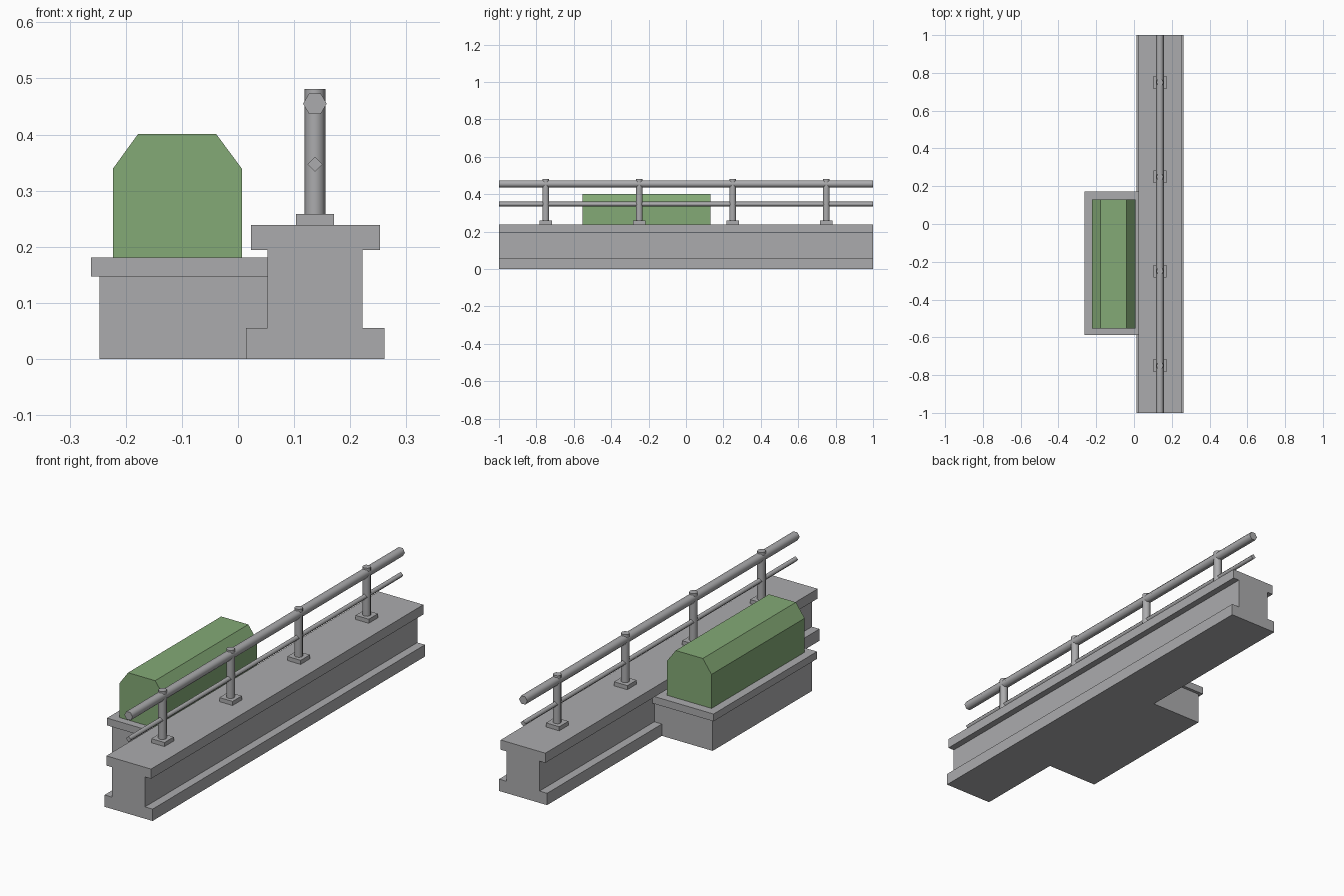
import bpy
import math

cube = bpy.data.objects.get("Cube")
if cube:
    bpy.data.objects.remove(cube, do_unlink=True)


def make_material(name, rgb):
    mat = bpy.data.materials.new(name)
    mat.use_nodes = True
    color = (*rgb, 1)
    mat.diffuse_color = color
    bsdf = mat.node_tree.nodes["Principled BSDF"]
    bsdf.inputs["Base Color"].default_value = color
    bsdf.inputs["Roughness"].default_value = 0.8
    return mat


concrete = make_material("concrete grey", (0.41, 0.41, 0.42))
leaves = make_material("hedge green", (0.23, 0.40, 0.18))


def extrude(name, profile, y0, y1, mat):
    """Prism with an x-z profile (counter-clockwise seen from the front)."""
    n = len(profile)
    verts = [(x, y, z) for y in (y0, y1) for x, z in profile]
    faces = [list(range(n)), list(range(2 * n - 1, n - 1, -1))]
    faces += [(i, i + n, (i + 1) % n + n, (i + 1) % n) for i in range(n)]
    mesh = bpy.data.meshes.new(name)
    mesh.from_pydata(verts, [], faces)
    mesh.materials.append(mat)
    obj = bpy.data.objects.new(name, mesh)
    bpy.context.collection.objects.link(obj)
    return obj


def box(name, x0, x1, y0, y1, z0, z1, mat):
    return extrude(name, [(x0, z0), (x1, z0), (x1, z1), (x0, z1)], y0, y1, mat)


def rod(name, sides, radius, length, center, rotation=(0, 0, 0)):
    """Cylinder with smooth sides and flat ends."""
    bpy.ops.mesh.primitive_cylinder_add(vertices=sides, radius=radius, depth=length,
                                        location=center, rotation=rotation)
    obj = bpy.context.object
    obj.name = name
    obj.data.materials.append(concrete)
    for face in obj.data.polygons:
        face.use_smooth = abs(face.normal.z) < 0.5
    return obj


# Long wall with a wide foot and coping
wall = [(0.014, 0), (0.261, 0), (0.261, 0.055), (0.222, 0.055),
        (0.222, 0.194), (0.253, 0.194), (0.253, 0.239), (0.023, 0.239),
        (0.023, 0.194), (0.053, 0.194), (0.053, 0.055), (0.014, 0.055)]
extrude("wall", wall, -1, 1, concrete)

# Planter against the wall
box("planter_body", -0.247, 0.054, -0.573, 0.157, 0, 0.147, concrete)
box("planter_rim", -0.262, 0.054, -0.588, 0.172, 0.147, 0.181, concrete)

# Clipped hedge with chamfered top
hedge = [(-0.223, 0.181), (0.007, 0.181), (0.007, 0.339),
         (-0.039, 0.401), (-0.178, 0.401), (-0.223, 0.339)]
extrude("hedge", hedge, -0.553, 0.131, leaves)

# Railing posts on base plates
RAIL_X = 0.137
for i in range(4):
    y = -0.75 + 0.5 * i
    box(f"post_plate_{i + 1}", RAIL_X - 0.034, RAIL_X + 0.034,
        y - 0.034, y + 0.034, 0.239, 0.258, concrete)
    rod(f"post_{i + 1}", 8, 0.0185, 0.231, (RAIL_X, y, 0.3655))

# Hexagonal handrail and square lower bar
along_y = math.pi / 2
handrail = rod("handrail", 6, 0.021, 2, (RAIL_X, 0, 0.455), (along_y, 0, 0))
handrail.rotation_euler = (along_y, math.pi / 6, 0)
rod("lower_bar", 4, 0.0135, 2, (RAIL_X, 0, 0.347), (along_y, 0, 0))
